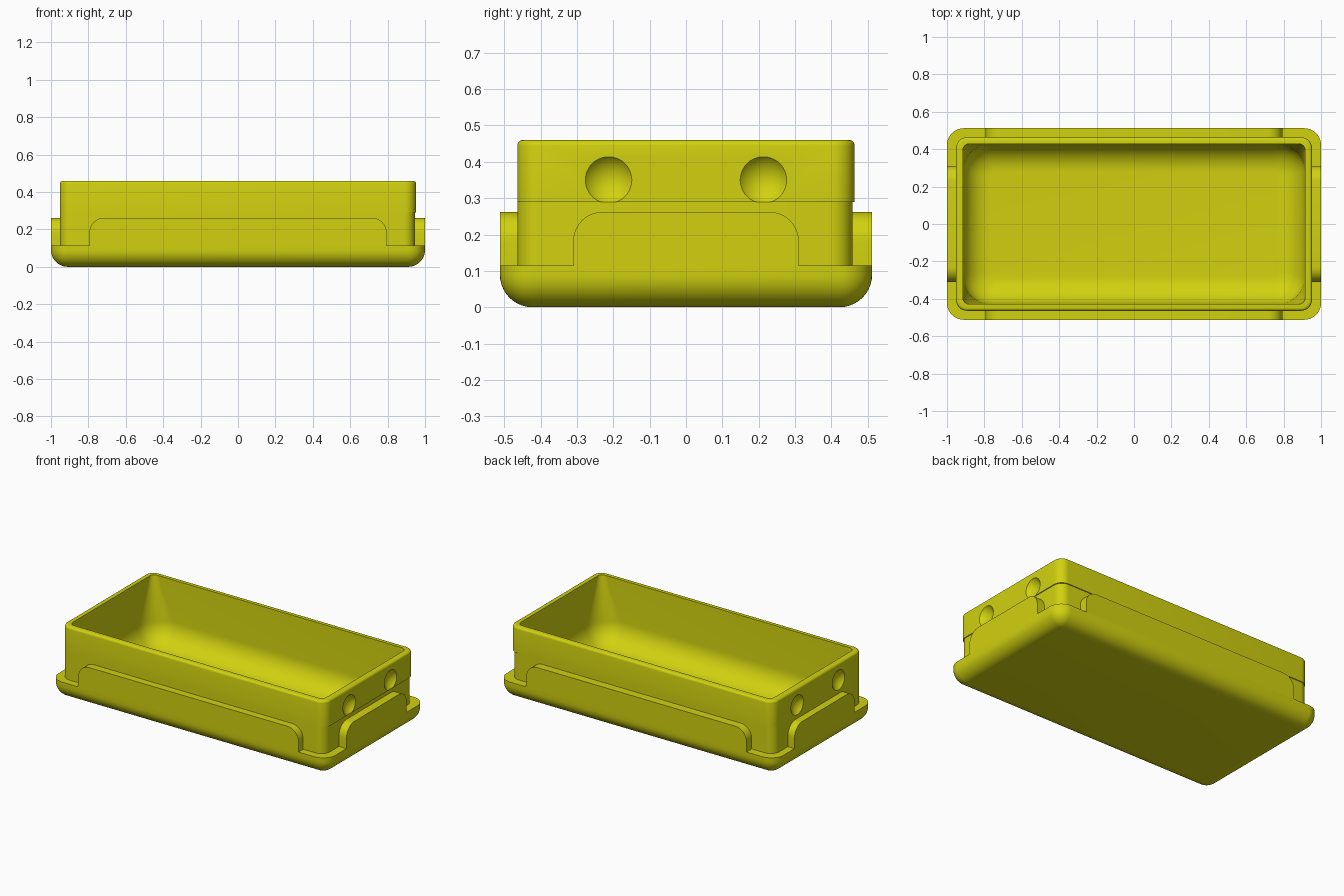
import bpy, bmesh
from math import sin, cos, pi

cube = bpy.data.objects.get("Cube")
if cube:
    bpy.data.objects.remove(cube, do_unlink=True)

olive = bpy.data.materials.new("olive_yellow")
olive.use_nodes = True
COLOUR = (0.64, 0.64, 0.005, 1)
olive.diffuse_color = COLOUR
olive.node_tree.nodes["Principled BSDF"].inputs["Base Color"].default_value = COLOUR


def make_object(name, bm):
    bmesh.ops.recalc_face_normals(bm, faces=bm.faces)
    mesh = bpy.data.meshes.new(name)
    bm.to_mesh(mesh)
    bm.free()
    mesh.materials.append(olive)
    obj = bpy.data.objects.new(name, mesh)
    bpy.context.collection.objects.link(obj)
    return obj


def smooth(obj):
    bpy.ops.object.select_all(action='DESELECT')
    obj.select_set(True)
    bpy.context.view_layer.objects.active = obj
    bpy.ops.object.shade_smooth_by_angle(angle=pi / 6)


def ring(bm, hx, hy, r, z, shift=0, steps=10):
    """Rounded rectangle of vertices at height z."""
    verts = []
    for q, (sx, sy) in enumerate([(1, 1), (-1, 1), (-1, -1), (1, -1)]):
        for i in range(steps + 1):
            a = (q + i / steps) * pi / 2
            verts.append(bm.verts.new((sx * (hx - r) + r * cos(a) + shift,
                                       sy * (hy - r) + r * sin(a) + shift, z)))
    return verts


# Main dimensions
BASE_X, BASE_Y, LEDGE = 1.0, 0.512, 0.115
WALL_X, WALL_Y, TOP = 0.952, 0.464, 0.46
IN_X, IN_Y, FLOOR = 0.915, 0.429, 0.04
BASE_R, IN_R, LIP = 0.09, 0.15, 0.015
SKIRT_TOP, SKIRT_R = 0.262, 0.08

# Tray: one closed loft from the underside, up the outside, down the inside
sections = []
for i in range(11):
    a = i / 10 * pi / 2
    inset = BASE_R * (1 - sin(a))
    sections.append((BASE_X - inset, BASE_Y - inset, max(BASE_R - inset, 0.008),
                     BASE_R * (1 - cos(a))))
sections.append((BASE_X, BASE_Y, BASE_R, LEDGE))
for z in (LEDGE, 0.29):
    sections.append((WALL_X - 0.003, WALL_Y - 0.003, 0.06, z, -0.003))
sections.append((WALL_X, WALL_Y, 0.06, 0.29))
for i in range(5):
    a = i / 4 * pi / 2
    inset = LIP * (1 - cos(a))
    sections.append((WALL_X - inset, WALL_Y - inset, 0.06 - inset, TOP - LIP + LIP * sin(a)))
sections.append((IN_X, IN_Y, 0.035, TOP))
for i in range(13):
    a = i / 12 * pi / 2
    inset = IN_R * (1 - cos(a))
    sections.append((IN_X - inset, IN_Y - inset, max(IN_R - inset * 0.8, 0.02),
                     FLOOR + IN_R * (1 - sin(a))))

bm = bmesh.new()
rings = [ring(bm, *s) for s in sections]
for low, high in zip(rings, rings[1:]):
    n = len(low)
    for i in range(n):
        j = (i + 1) % n
        bm.faces.new((low[i], low[j], high[j], high[i]))
bm.faces.new(rings[0])
bm.faces.new(rings[-1])
tray = make_object("tray", bm)

# Shallow round dimples on both ends
DIMPLE_R, DEPTH = 0.064, 0.031
ball_r = (DIMPLE_R ** 2 + DEPTH ** 2) / (2 * DEPTH)
bm = bmesh.new()
for sx in (-1, 1):
    for sy in (-1, 1):
        made = bmesh.ops.create_uvsphere(bm, u_segments=48, v_segments=32, radius=ball_r)
        bmesh.ops.translate(bm, verts=made["verts"],
                            vec=(sx * (WALL_X - DEPTH + ball_r), sy * 0.213, 0.35))
cutter = make_object("dimple_cutter", bm)
cutter.hide_render = True
cutter.hide_viewport = True
cut = tray.modifiers.new("dimples", 'BOOLEAN')
cut.operation = 'DIFFERENCE'
cut.solver = 'EXACT'
cut.object = cutter
bpy.context.view_layer.objects.active = tray
bpy.ops.object.modifier_apply(modifier=cut.name)
bpy.data.objects.remove(cutter, do_unlink=True)
smooth(tray)


def skirt(name, half, inner, outer, place):
    """Raised panel with two rounded top corners, extruded from inner to outer."""
    outline = [(half, LEDGE)]
    for sign in (1, -1):
        for i in range(11):
            a = i / 10 * pi / 2
            a = a if sign > 0 else pi / 2 - a
            outline.append((sign * (half - SKIRT_R + SKIRT_R * cos(a)),
                            SKIRT_TOP - SKIRT_R + SKIRT_R * sin(a)))
    outline.append((-half, LEDGE))
    bm = bmesh.new()
    near = [bm.verts.new(place(u, inner, z)) for u, z in outline]
    far = [bm.verts.new(place(u, outer, z)) for u, z in outline]
    n = len(outline)
    for i in range(n):
        j = (i + 1) % n
        bm.faces.new((near[i], near[j], far[j], far[i]))
    bm.faces.new(near)
    bm.faces.new(far)
    smooth(make_object(name, bm))


# Raised skirt panels around the four sides
for side, s in (("front", -1), ("back", 1)):
    skirt(side + "_skirt", 0.795, WALL_Y - 0.015, BASE_Y,
          lambda u, d, z, s=s: (u, s * d, z))
for side, s in (("right", -1), ("left", 1)):
    skirt(side + "_skirt", 0.31, WALL_X - 0.015, BASE_X,
          lambda u, d, z, s=s: (s * d, u, z))
